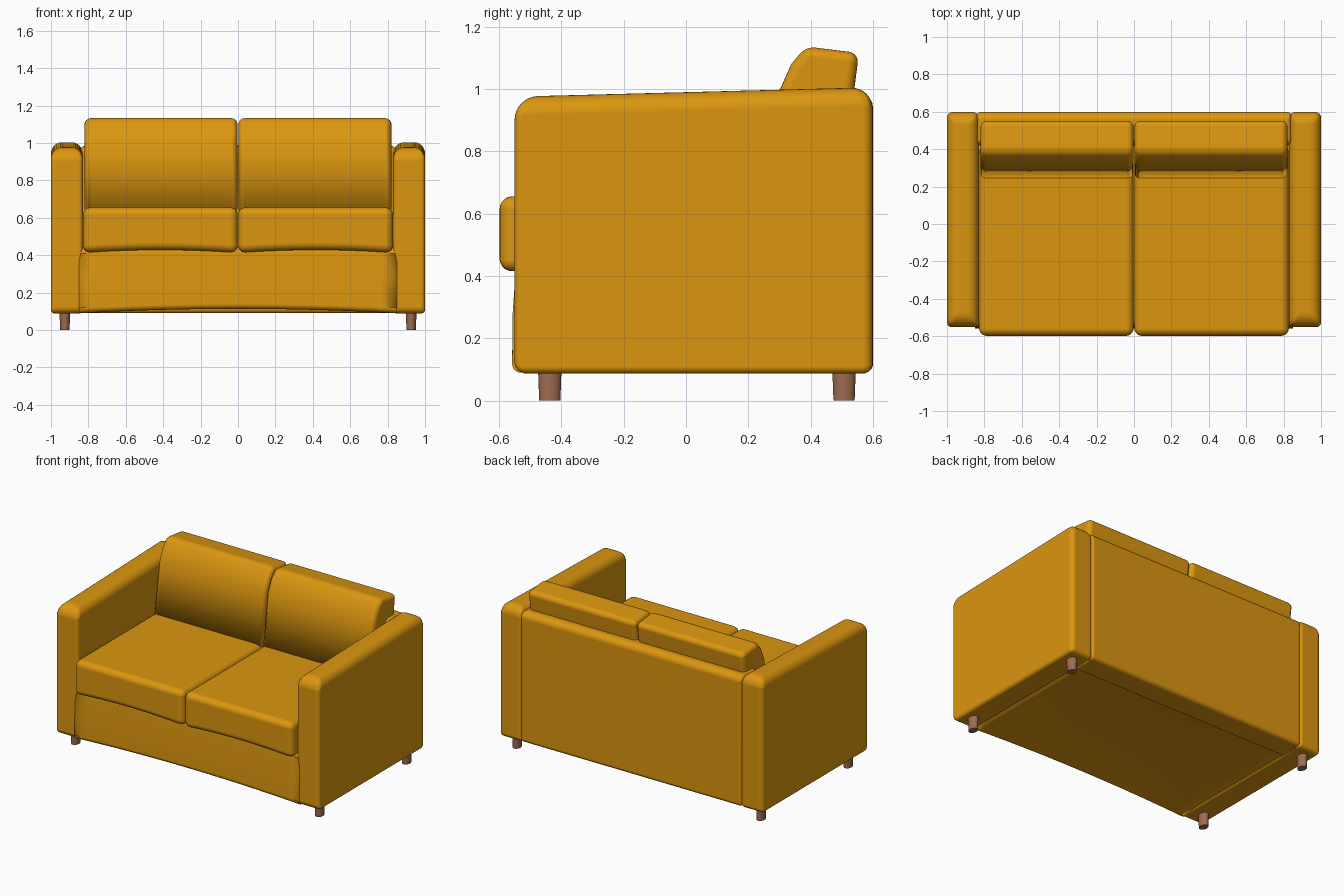
import bpy, bmesh, math

if "Cube" in bpy.data.objects:
    bpy.data.objects.remove(bpy.data.objects["Cube"])


def material(name, rgb):
    m = bpy.data.materials.new(name)
    m.diffuse_color = (*rgb, 1)
    m.use_nodes = True
    m.node_tree.nodes["Principled BSDF"].inputs["Base Color"].default_value = m.diffuse_color
    return m


FABRIC = material("mustard fabric", (0.71, 0.305, 0.005))
WOOD = material("brown wood", (0.34, 0.15, 0.085))


def loft(name, x0, x1, profile, bevel, steps=1, segments=5):
    """Loft a side profile along x. profile(t) gives (y, z, long edge weight,
    end edge weight) points; weights scale the rounding of each edge."""
    bm = bmesh.new()
    weight = bm.edges.layers.float.new("bevel_weight_edge")
    rings, pts = [], []
    for i in range(steps + 1):
        t = i / steps
        pts = profile(t)
        rings.append([bm.verts.new((x0 + (x1 - x0) * t, p[0], p[1])) for p in pts])
    n = len(pts)
    for a, b in zip(rings, rings[1:]):
        for i in range(n):
            j = (i + 1) % n
            bm.faces.new((a[i], a[j], b[j], b[i]))
            bm.edges.get((a[i], b[i]))[weight] = pts[i][2]
    for i in range(n):
        bm.edges.get((a[n - 1], b[n - 1]))[weight] = pts[n - 1][2]
    for ring in (rings[0], rings[-1]):
        bm.faces.new(ring)
        for i in range(n):
            bm.edges.get((ring[i], ring[(i + 1) % n]))[weight] = pts[i][3]
    bmesh.ops.recalc_face_normals(bm, faces=bm.faces)
    for f in bm.faces:
        f.smooth = True
    me = bpy.data.meshes.new(name)
    bm.to_mesh(me)
    bm.free()
    me.materials.append(FABRIC)
    ob = bpy.data.objects.new(name, me)
    bpy.context.collection.objects.link(ob)
    mod = ob.modifiers.new("round", "BEVEL")
    mod.limit_method = "WEIGHT"
    mod.width = bevel
    mod.segments = segments
    mod.harden_normals = True
    return ob


def arch(t):
    return 4 * t * (1 - t)


# Base between the arms, with a bowed lower edge and hollow underside
def base_profile(t):
    a = arch(t)
    return [(-0.545, 0.44, 1, 0), (-0.556, 0.28, 0, 0),
            (-0.558, 0.088 + 0.022 * a, 1, 0), (-0.40, 0.095 + 0.03 * a, 0, 0),
            (0.40, 0.095 + 0.03 * a, 0, 0), (0.55, 0.09, 0, 0), (0.55, 0.44, 0, 0)]


loft("base", -0.85, 0.85, base_profile, 0.03, steps=20)

# Back panel
loft("back", -0.84, 0.84, lambda t: [
    (0.42, 0.09, 0.5, 0.5), (0.60, 0.09, 0.6, 0.5),
    (0.60, 0.985, 1, 0.5), (0.42, 0.985, 1, 0.5)], 0.045)

for side, s in (("right", 1), ("left", -1)):
    # Arm, rising slightly to the rear
    loft(side + "_arm", s * 0.83, s * 1.0, lambda t: [
        (-0.55, 0.087, 0.5, 0.3), (0.598, 0.087, 0.4, 0.4),
        (0.598, 1.005, 0.9, 0.8), (-0.55, 0.975, 1, 0.3)], 0.075, segments=8)

    # Seat cushion with an arched lower edge
    loft(side + "_seat_cushion", s * 0.002, s * 0.828, lambda t: [
        (-0.598, 0.412 + 0.016 * arch(t), 1, 1), (0.42, 0.42, 0.6, 1),
        (0.42, 0.657, 0.6, 1), (-0.598, 0.655, 1, 1)], 0.04, steps=12)

    # Leaning back cushion
    loft(side + "_back_cushion", s * 0.003, s * 0.82, lambda t: [
        (0.24, 0.62, 0, 1), (0.302, 1.0, 0, 1), (0.338, 1.08, 0, 1),
        (0.385, 1.136, 1, 1), (0.555, 1.115, 1, 1), (0.54, 1.0, 0, 1),
        (0.48, 0.62, 0, 1)], 0.032)

    # Legs: slightly oval, tapering downwards
    for place, y in (("front", -0.437), ("back", 0.507)):
        bpy.ops.mesh.primitive_cone_add(vertices=24, radius1=0.034, radius2=0.038,
                                        depth=0.11, location=(s * 0.926, y, 0.055))
        leg = bpy.context.object
        leg.name = f"{place}_{side}_leg"
        leg.scale.x = 0.75
        leg.data.materials.append(WOOD)
        bpy.ops.object.shade_smooth_by_angle(angle=math.radians(40))
